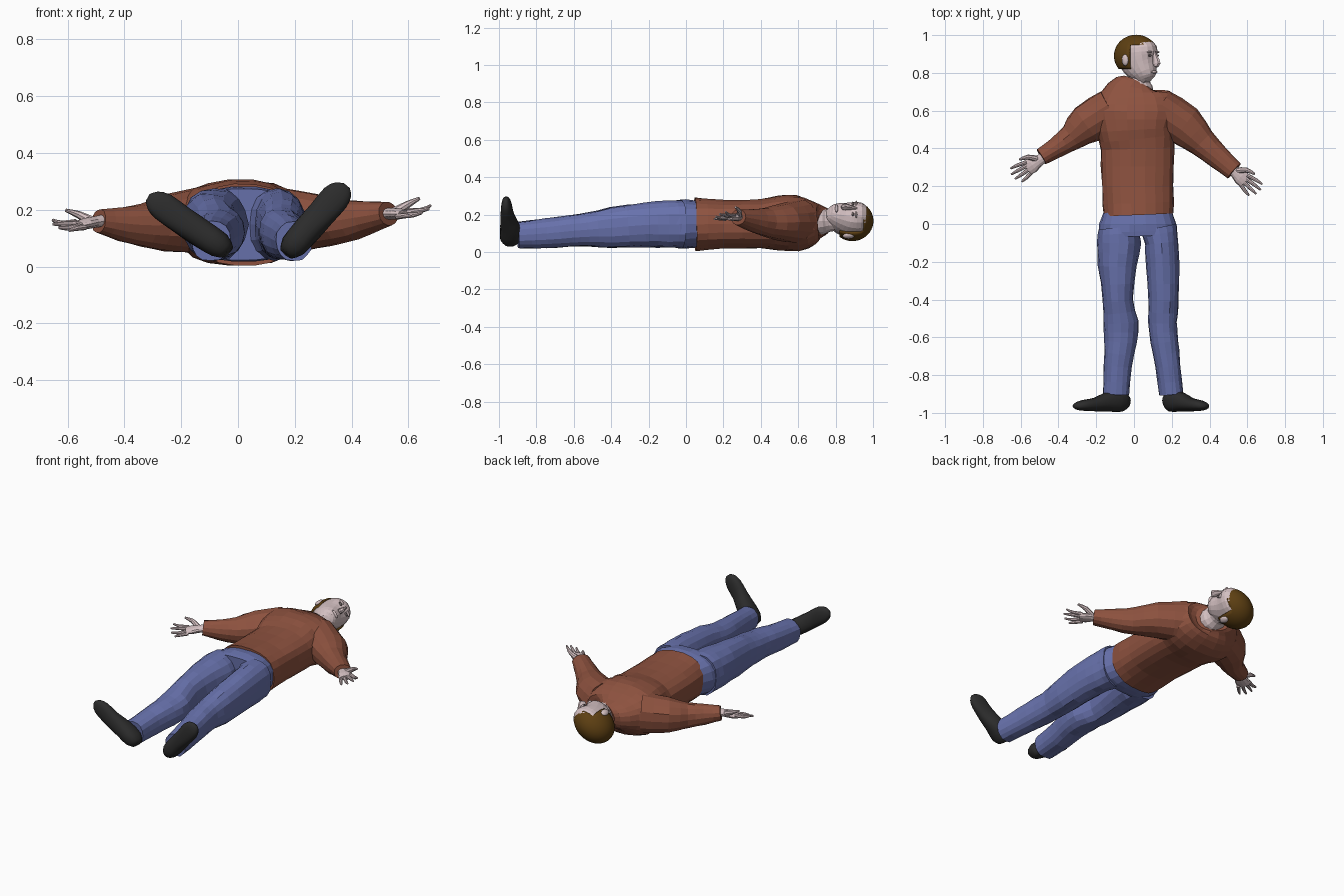
import bpy, bmesh, math, random
from mathutils import Vector, Matrix

random.seed(4)


def material(name, rgb):
    m = bpy.data.materials.new(name)
    m.diffuse_color = (*rgb, 1)
    return m


WOOL = material("rust_wool", (0.27, 0.085, 0.05))
DENIM = material("blue_denim", (0.14, 0.17, 0.42))
LEATHER = material("black_leather", (0.025, 0.025, 0.025))
SKIN = material("skin", (0.66, 0.53, 0.54))
HAIR = material("brown_hair", (0.11, 0.05, 0.006))
EYE = material("eye", (0.2, 0.16, 0.16))


def finish(name, bm, mat, smooth=False, matrix=None):
    bmesh.ops.recalc_face_normals(bm, faces=bm.faces)
    if matrix:
        bm.transform(matrix)
    for f in bm.faces:
        f.smooth = smooth
    me = bpy.data.meshes.new(name)
    bm.to_mesh(me)
    bm.free()
    me.materials.append(mat)
    ob = bpy.data.objects.new(name, me)
    bpy.context.collection.objects.link(ob)
    return ob


def refine(pts):
    # insert a smooth midpoint ring between each pair of rings
    p = [Vector(q) for q in pts]
    out = []
    for i in range(len(p) - 1):
        a, d = p[max(i - 1, 0)], p[min(i + 2, len(p) - 1)]
        out += [p[i], (p[i] + p[i + 1]) * 0.5625 - (a + d) * 0.0625]
    return out + [p[-1]]


def tube(name, pts, mat, n=14, power=1.0, jitter=0.0, smooth=False, matrix=None):
    # loft of rings (x, y, z, half width sideways, half height) along a path
    pts = refine(pts)
    bm = bmesh.new()
    rings = []
    for i, p in enumerate(pts):
        a, b = pts[max(i - 1, 0)], pts[min(i + 1, len(pts) - 1)]
        t = Vector(b[:3]) - Vector(a[:3])
        t.normalize()
        side = t.cross(Vector((0, 0, 1))).normalized()
        up = side.cross(t)
        ring = []
        for k in range(n):
            w = math.tau * k / n
            c, s = math.cos(w), math.sin(w)
            r = 1 + random.uniform(-jitter, jitter)
            u = math.copysign(abs(c) ** power, c) * p[3] * r
            v = math.copysign(abs(s) ** power, s) * p[4] * r
            ring.append(bm.verts.new(Vector(p[:3]) + side * u + up * v))
        rings.append(ring)
    for r0, r1 in zip(rings, rings[1:]):
        for k in range(n):
            bm.faces.new((r0[k], r0[(k + 1) % n], r1[(k + 1) % n], r1[k]))
    bm.faces.new(rings[0])
    bm.faces.new(rings[-1])
    return finish(name, bm, mat, smooth, matrix)


def ball(name, centre, radii, mat, matrix, seg=12):
    bm = bmesh.new()
    bmesh.ops.create_uvsphere(bm, u_segments=seg, v_segments=seg // 2, radius=1)
    return finish(name, bm, mat, True, matrix @ Matrix.Translation(centre) @ Matrix.Diagonal((*radii, 1)))


# Sweater: body and sleeves
tube("sweater_body", [
    (.025, .05, .148, .186, .143), (.02, .2, .15, .19, .13), (.02, .4, .15, .197, .132),
    (.01, .5, .155, .21, .146), (.01, .6, .153, .235, .15), (.01, .68, .16, .205, .118),
    (.01, .72, .163, .15, .086), (.02, .745, .16, .085, .068)], WOOL, 22, .82, .02)
tube("right_sleeve", [
    (-.12, .61, .16, .11, .12), (-.25, .53, .152, .107, .1), (-.33, .46, .145, .072, .076),
    (-.41, .405, .15, .054, .06), (-.49, .355, .16, .046, .042)], WOOL, 14, .95, .03)
tube("left_sleeve", [
    (.13, .61, .16, .11, .12), (.265, .52, .16, .11, .1), (.36, .43, .158, .078, .078),
    (.45, .35, .172, .062, .06), (.53, .28, .186, .052, .042)], WOOL, 14, .95, .03)

# Jeans: hips and legs
tube("jeans_hips", [
    (.02, .1, .15, .17, .12), (.02, 0, .15, .203, .132), (.022, -.06, .148, .21, .126)],
    DENIM, 22, .8, .015)
tube("right_jeans_leg", [
    (-.085, -.02, .148, .105, .126), (-.08, -.1, .148, .115, .125), (-.088, -.22, .145, .102, .118),
    (-.085, -.4, .13, .08, .108), (-.07, -.52, .12, .092, .09), (-.072, -.62, .113, .086, .084),
    (-.087, -.75, .1, .074, .079), (-.095, -.9, .09, .07, .07)], DENIM, 16, .88, .03)
tube("left_jeans_leg", [
    (.13, -.02, .148, .1, .126), (.145, -.1, .148, .088, .125), (.152, -.22, .145, .088, .118),
    (.157, -.4, .13, .08, .108), (.152, -.52, .12, .076, .09), (.16, -.62, .113, .074, .084),
    (.18, -.75, .1, .066, .079), (.197, -.9, .09, .064, .07)], DENIM, 16, .88, .03)

# Shoes: soles face the front, toes turned outward
tube("right_shoe", [
    (-.035, -.945, .05, .03, .025), (-.065, -.94, .075, .054, .046), (-.13, -.94, .117, .054, .05),
    (-.2, -.955, .165, .037, .05), (-.265, -.96, .212, .029, .05), (-.3, -.963, .233, .02, .036),
    (-.318, -.963, .243, .008, .014)], LEATHER, 18, .85, 0, True)
tube("left_shoe", [
    (.17, -.945, .045, .03, .025), (.193, -.94, .072, .054, .046), (.24, -.94, .125, .054, .05),
    (.293, -.955, .185, .037, .05), (.342, -.96, .242, .029, .052), (.37, -.963, .27, .02, .038),
    (.383, -.963, .285, .008, .014)], LEATHER, 18, .85, 0, True)


# Hands: palm, four fingers and a thumb, palms up
def hand(side, wrist, d, s, drop):
    d, s = Vector((*d, drop)).normalized(), Vector((*s, .3)).normalized()
    w = Vector(wrist)
    up = Vector((0, 0, 1))

    def at(f, c, h=0):
        return w + d * f + s * c + up * h

    tube(side + "_palm", [
        (*at(-.03, 0), .028, .022), (*at(.02, 0), .03, .02), (*at(.06, 0), .042, .02),
        (*at(.095, -.002), .038, .014)], SKIN, 12)
    for i, (c, ln) in enumerate([(.03, .085), (.011, .1), (-.01, .095), (-.031, .072)]):
        tube(f"{side}_finger_{i + 1}", [
            (*at(.08, c), .011, .011), (*at(.09 + ln * .5, c * 1.4, .006 * (i % 2)), .0095, .0095),
            (*at(.085 + ln, c * 1.55, .016 - .004 * i), .005, .005)], SKIN, 8)
    tube(side + "_thumb", [
        (*at(.025, .015), .017, .017), (*at(.06, .05, .018), .013, .013),
        (*at(.105, .062, .036), .006, .006)], SKIN, 8)


hand("right", (-.487, .345, .16), (-.85, -.53), (-.53, .85), -.15)
hand("left", (.52, .288, .186), (.76, -.65), (.65, .76), 0.0)

# Neck
tube("neck", [(.02, .68, .165, .085, .078), (.02, .735, .165, .078, .072), (.025, .77, .167, .058, .058),
              (.03, .82, .17, .058, .06)], SKIN, 14)

# Head frame: local y is up the head, local z is the face, turned toward +x
H = Matrix.Translation((.02, .88, .172)) @ Matrix.Rotation(math.radians(55), 4, 'Y')
tube("head", [
    (0, -.128, .06, .025, .03), (0, -.115, .052, .042, .054), (0, -.085, .042, .064, .072),
    (0, -.045, .018, .078, .096), (0, 0, 0, .085, .112), (0, .05, -.005, .084, .112),
    (0, .085, -.01, .062, .078), (0, .105, -.01, .025, .035)], SKIN, 18, .95, 0, False, H)
tube("nose", [(0, .035, .105, .006, .006), (0, .005, .114, .01, .014), (0, -.028, .122, .015, .025),
              (0, -.04, .112, .015, .014)], SKIN, 8, 1, 0, False, H)
ball("lips", (0, -.075, .106), (.026, .008, .012), SKIN, H)
for sx, side in ((-1, "right"), (1, "left")):
    ball(side + "_eye", (sx * .034, .012, .102), (.013, .006, .006), EYE, H)
    ball(side + "_brow", (sx * .034, .03, .1), (.022, .006, .01), SKIN, H)
    ball(side + "_ear", (sx * .095, -.012, -.015), (.012, .032, .02), SKIN, H)

# Hair: a cap with an opening for the face and neck
bm = bmesh.new()
bmesh.ops.create_uvsphere(bm, u_segments=36, v_segments=28, radius=1)
bm.transform(Matrix.Translation((0, .01, -.01)) @ Matrix.Diagonal((.097, .112, .127, 1))
             @ Matrix.Rotation(-math.pi / 2, 4, 'X'))
cut = []
for f in bm.faces:
    c = f.calc_center_median()
    if c.y < -.062 or (c.z > .014 and c.y < .074):
        cut.append(f)
bmesh.ops.delete(bm, geom=cut, context='FACES')
hair = finish("hair", bm, HAIR, True, H)
mod = hair.modifiers.new("thickness", 'SOLIDIFY')
mod.thickness = .012
mod.offset = -1
